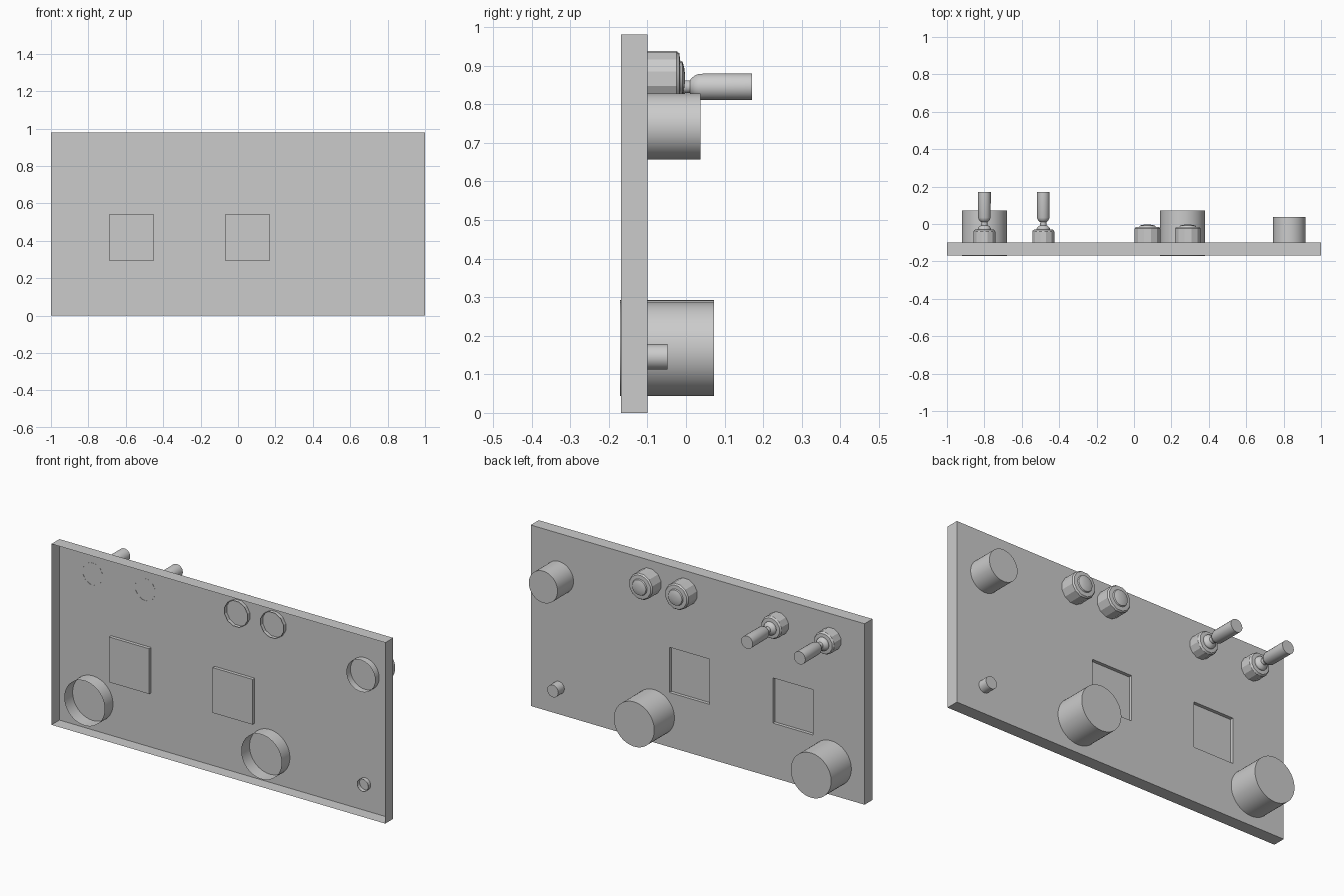
import bpy, bmesh, math

if "Cube" in bpy.data.objects:
    bpy.data.objects.remove(bpy.data.objects["Cube"])

grey = bpy.data.materials.new("plain_grey")
grey.diffuse_color = (0.6, 0.6, 0.6, 1)
grey.use_nodes = True
grey.node_tree.nodes["Principled BSDF"].inputs["Base Color"].default_value = grey.diffuse_color


def finish(bm, name, smooth=True):
    mesh = bpy.data.meshes.new(name)
    bm.to_mesh(mesh)
    bm.free()
    mesh.materials.append(grey)
    ob = bpy.data.objects.new(name, mesh)
    bpy.context.collection.objects.link(ob)
    if smooth:
        bpy.ops.object.select_all(action='DESELECT')
        ob.select_set(True)
        bpy.context.view_layer.objects.active = ob
        bpy.ops.object.shade_smooth_by_angle(angle=math.radians(28))
    return ob


def lathe(name, x, z, profile, sides=48):
    """Turn a (radius, y) profile around a y axis; front end open, back end capped."""
    bm = bmesh.new()
    rings = []
    for r, y in profile:
        rings.append([bm.verts.new((x + r * math.cos(2 * math.pi * (i + .5) / sides), y,
                                    z + r * math.sin(2 * math.pi * (i + .5) / sides)))
                      for i in range(sides)])
    for a, b in zip(rings, rings[1:]):
        for i in range(sides):
            j = (i + 1) % sides
            bm.faces.new((a[i], b[i], b[j], a[j]))
    bm.faces.new(rings[-1][::-1])
    return finish(bm, name)


# Panel: open-fronted thin tray with two square recesses in its back plate
BACK, FRONT, RECESS = -0.10, -0.168, 0.018
xs = [-1, -0.69, -0.45, -0.07, 0.17, 1]
zs = [0, 0.295, 0.54, 0.98]
bm = bmesh.new()
grid = [[bm.verts.new((x, BACK, z)) for z in zs] for x in xs]
windows = []
for i in range(len(xs) - 1):
    for k in range(len(zs) - 1):
        f = bm.faces.new((grid[i][k], grid[i][k + 1], grid[i + 1][k + 1], grid[i + 1][k]))
        if k == 1 and i in (1, 3):
            windows.append(f)
rim = [e for e in bm.edges if e.is_boundary]
walls = bmesh.ops.extrude_edge_only(bm, edges=rim)["geom"]
bmesh.ops.translate(bm, verts=[v for v in walls if isinstance(v, bmesh.types.BMVert)],
                    vec=(0, FRONT - BACK, 0))
pushed = bmesh.ops.extrude_face_region(bm, geom=windows)["geom"]
bmesh.ops.translate(bm, verts=[v for v in pushed if isinstance(v, bmesh.types.BMVert)],
                    vec=(0, -RECESS, 0))
bmesh.ops.delete(bm, geom=[f for f in windows if f.is_valid], context='FACES')
bmesh.ops.recalc_face_normals(bm, faces=bm.faces[:])
bm.faces.ensure_lookup_table()
if max(bm.faces, key=lambda f: f.calc_area()).normal.y < 0:
    bmesh.ops.reverse_faces(bm, faces=bm.faces[:])
finish(bm, "panel", smooth=False)

# Plain round knobs: name, x, z, radius, front y, back y
for name, x, z, r, y0, y1 in [
        ("large_knob_left", -0.80, 0.172, 0.121, -0.171, 0.073),
        ("large_knob_middle", 0.26, 0.165, 0.121, -0.171, 0.073),
        ("medium_knob", 0.83, 0.742, 0.086, -0.135, 0.037),
        ("small_knob", 0.832, 0.145, 0.033, -0.122, -0.048)]:
    lathe(name, x, z, [(r, y0), (r, y1)])

# Indicator buttons: faceted collar with a low domed cap
for side, x, z in (("left", 0.072, 0.869), ("right", 0.288, 0.866)):
    lathe("button_collar_" + side, x, z,
          [(0.071, -0.12), (0.071, -0.025), (0.065, -0.017), (0.045, -0.015)], 12)
    lathe("button_cap_" + side, x, z,
          [(0.045, -0.017), (0.041, -0.009), (0.028, -0.005), (0.012, -0.003)], 32)

# Toggle switches: faceted collar, ball joint, thin neck and lever
for side, x in (("left", -0.80), ("right", -0.485)):
    lathe("switch_collar_" + side, x, 0.845,
          [(0.061, -0.101), (0.061, -0.04), (0.055, -0.031), (0.036, -0.029)], 12)
    lathe("switch_lever_" + side, x, 0.845,
          [(0.036, -0.030), (0.035, -0.022), (0.028, -0.013), (0.017, -0.007),
           (0.016, 0.010), (0.021, 0.013), (0.029, 0.022), (0.034, 0.034),
           (0.0345, 0.171)], 32)
